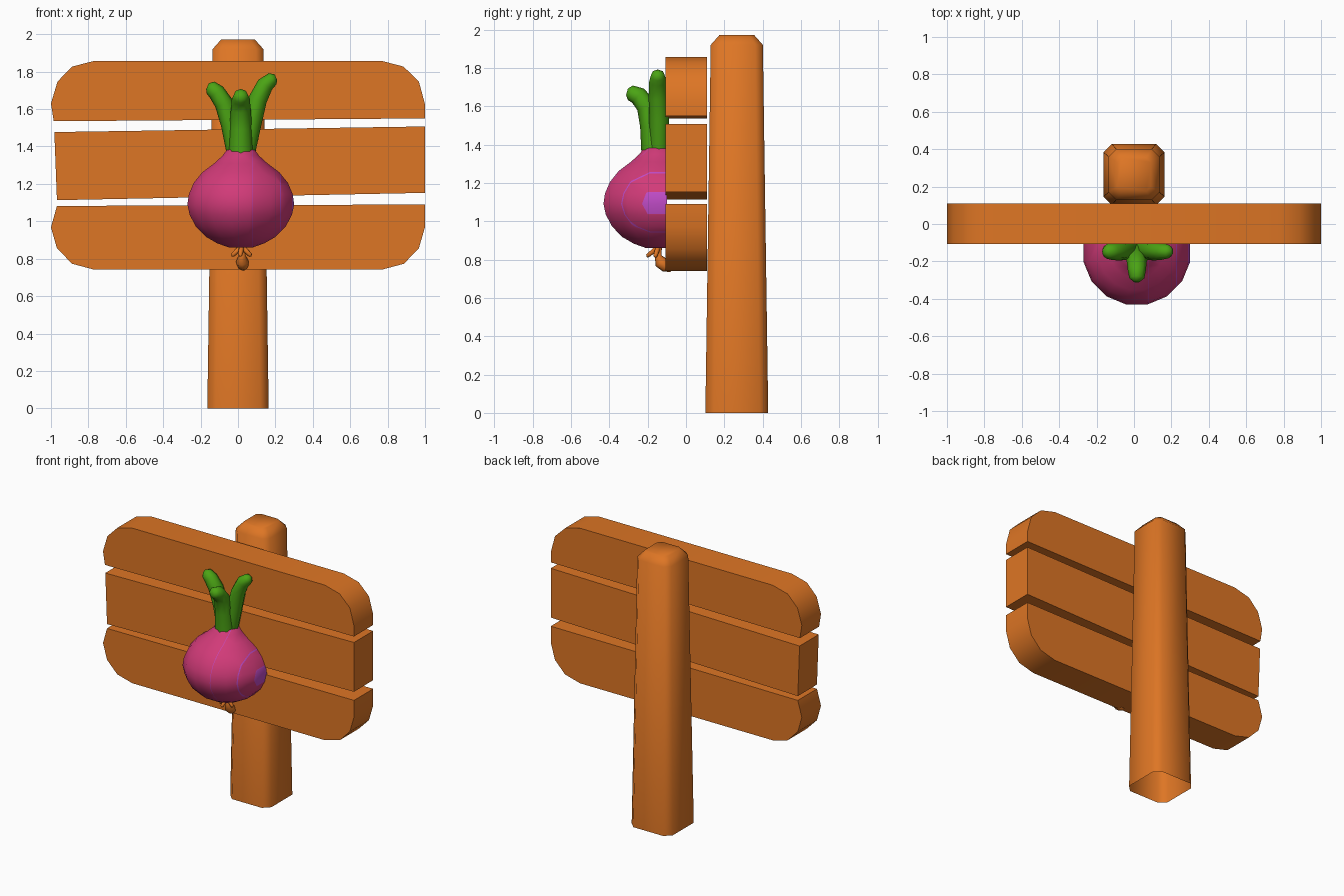
import bpy, bmesh, math
from mathutils import Vector

if "Cube" in bpy.data.objects:
    bpy.data.objects.remove(bpy.data.objects["Cube"])


def material(name, rgb):
    m = bpy.data.materials.new(name)
    m.diffuse_color = (*rgb, 1)
    m.use_nodes = True
    m.node_tree.nodes["Principled BSDF"].inputs["Base Color"].default_value = m.diffuse_color
    return m


WOOD = material("orange wood", (0.73, 0.18, 0.018))
PINK = material("onion pink", (0.64, 0.043, 0.19))
VIOLET = material("onion violet", (0.52, 0.07, 0.56))
GREEN = material("leaf green", (0.07, 0.37, 0.007))


def finish(bm, name, mats, angle):
    bmesh.ops.recalc_face_normals(bm, faces=bm.faces)
    me = bpy.data.meshes.new(name)
    bm.to_mesh(me)
    bm.free()
    ob = bpy.data.objects.new(name, me)
    bpy.context.collection.objects.link(ob)
    for m in mats:
        me.materials.append(m)
    bpy.ops.object.select_all(action='DESELECT')
    ob.select_set(True)
    bpy.context.view_layer.objects.active = ob
    bpy.ops.object.shade_smooth_by_angle(angle=math.radians(angle))
    return ob


def loft(rings, cap_start=True, cap_end=True):
    """Skin a list of equal-length point rings."""
    bm = bmesh.new()
    rows = [[bm.verts.new(p) for p in r] for r in rings]
    n = len(rows[0])
    for a, b in zip(rows, rows[1:]):
        for i in range(n):
            j = (i + 1) % n
            bm.faces.new((a[i], a[j], b[j], b[i]))
    if cap_start:
        bm.faces.new(rows[0][::-1])
    if cap_end:
        bm.faces.new(rows[-1])
    return bm


def tube(name, path, mat, sides=8):
    """Round tube along (x, y, z, radius) points."""
    pts = [Vector(p[:3]) for p in path]
    rings = []
    for i, p in enumerate(pts):
        t = (pts[min(i + 1, len(pts) - 1)] - pts[max(i - 1, 0)]).normalized()
        u = (Vector((1, 0, 0)) - t * t.x).normalized()
        v = t.cross(u)
        r = path[i][3]
        rings.append([p + r * (u * math.cos(k * math.tau / sides) + v * math.sin(k * math.tau / sides))
                      for k in range(sides)])
    return finish(loft(rings), name, [mat], 70)


# Post: tapered, chamfered square, open underneath
def post_ring(h, c, z):
    q = [(h, -h + c), (h, h - c), (h - c, h), (c - h, h),
         (-h, h - c), (-h, c - h), (c - h, -h), (h - c, -h)]
    return [(x, y + 0.265, z) for x, y in q]


finish(loft([post_ring(0.164, 0.045, 0), post_ring(0.136, 0.04, 1.92),
             post_ring(0.09, 0.025, 1.972)], cap_start=False), "post", [WOOD], 60)


# Planks: front outlines extruded through the board thickness
def plank(name, outline):
    rings = [[(x, y, z) for x, z in outline] for y in (-0.108, 0.11)]
    finish(loft(rings), name, [WOOD], 32)


plank("top_plank", [(-0.985, 1.535), (1, 1.55), (1, 1.625), (0.967, 1.747), (0.885, 1.827),
                    (0.767, 1.858), (-0.767, 1.858), (-0.887, 1.827), (-0.965, 1.747), (-1, 1.63)])
plank("middle_plank", [(-0.968, 1.113), (1, 1.152), (1, 1.507), (-0.982, 1.477)])
plank("bottom_plank", [(-0.968, 1.082), (-1, 0.968), (-0.968, 0.856), (-0.887, 0.773),
                       (-0.767, 0.741), (0.767, 0.741), (0.887, 0.773), (0.967, 0.856),
                       (1, 0.97), (1, 1.09)])

# Onion bulb: lathed profile, cut off where it meets the planks
CX, CY = 0.015, -0.145
profile = [(0.065, 0.86), (0.13, 0.883), (0.19, 0.917), (0.245, 0.972), (0.279, 1.035), (0.291, 1.09),
           (0.283, 1.145), (0.257, 1.205), (0.21, 1.262), (0.145, 1.31), (0.1, 1.35),
           (0.078, 1.38), (0.055, 1.39)]
rings = [[(CX + r * math.cos((k + 0.5) * math.tau / 16), CY + r * math.sin((k + 0.5) * math.tau / 16), z)
          for k in range(16)] for r, z in profile]
bm = loft(rings)


def cut(bm, co, no, clear=False):
    bmesh.ops.bisect_plane(bm, geom=bm.verts[:] + bm.edges[:] + bm.faces[:], dist=1e-5,
                           plane_co=co, plane_no=no, clear_outer=clear)


cut(bm, (0, -0.1, 0), (0, 1, 0), True)
# Thin violet rings around the x axis and a spot on the right end
bands = [(0.075, 0.078), (0.225, 0.231), (0.289, 1)]
for a, b in bands:
    for x in (a, b):
        if x < 0.5:
            cut(bm, (x, 0, 0), (1, 0, 0))
for f in bm.faces:
    x = f.calc_center_median().x
    f.material_index = int(any(a < x < b for a, b in bands))
finish(bm, "onion_bulb", [PINK, VIOLET], 60)

# Leaves
tube("front_leaf", [(0.015, -0.165, 1.36, 0.068), (0.015, -0.18, 1.5, 0.06), (0.015, -0.205, 1.6, 0.053),
                    (0.015, -0.25, 1.655, 0.048), (0.015, -0.29, 1.67, 0.04),
                    (0.015, -0.308, 1.675, 0.018)], GREEN)
tube("left_leaf", [(-0.01, -0.14, 1.36, 0.05), (-0.04, -0.14, 1.52, 0.052), (-0.075, -0.145, 1.63, 0.05),
                   (-0.115, -0.147, 1.69, 0.046), (-0.147, -0.147, 1.715, 0.038),
                   (-0.163, -0.147, 1.722, 0.018)], GREEN)
tube("right_leaf", [(0.04, -0.14, 1.36, 0.05), (0.075, -0.14, 1.53, 0.052), (0.105, -0.145, 1.65, 0.05),
                    (0.145, -0.147, 1.73, 0.045), (0.185, -0.147, 1.762, 0.036),
                    (0.203, -0.147, 1.77, 0.017)], GREEN)

# Roots: one thick curled root and small splayed ones
tube("main_root", [(0.022, -0.14, 0.87, 0.014), (0.022, -0.145, 0.82, 0.018), (0.023, -0.13, 0.785, 0.034),
                   (0.026, -0.105, 0.763, 0.03), (0.028, -0.075, 0.745, 0.012)], WOOD)
for name, x, y in (("left_root", -0.028, -0.16), ("right_root", 0.065, -0.16), ("front_root", 0.012, -0.2)):
    tube(name, [(0.02, -0.145, 0.87, 0.013), ((x + 0.02) / 2, (y - 0.145) / 2, 0.842, 0.014),
                (x, y, 0.82, 0.012), (x * 1.05, y, 0.812, 0.005)], WOOD, 6)
